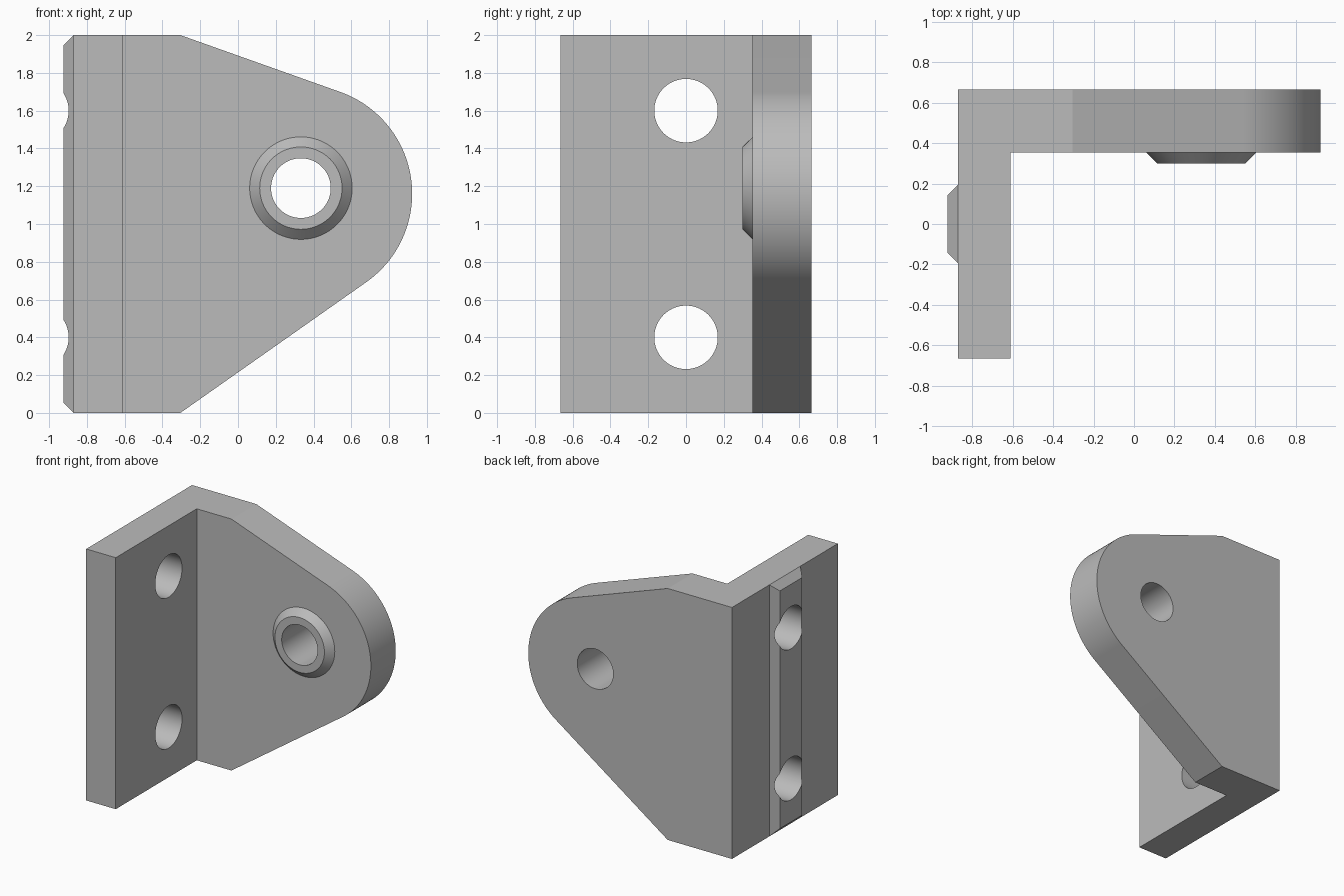
import bpy, bmesh, math
from mathutils import Vector, Matrix

old = bpy.data.objects.get("Cube")
if old:
    bpy.data.objects.remove(old, do_unlink=True)

grey = bpy.data.materials.new("plain_grey")
grey.use_nodes = True
colour = (0.5, 0.5, 0.5, 1)
grey.diffuse_color = colour
grey.node_tree.nodes["Principled BSDF"].inputs["Base Color"].default_value = colour


def finish(name, bm):
    bmesh.ops.recalc_face_normals(bm, faces=bm.faces)
    mesh = bpy.data.meshes.new(name)
    bm.to_mesh(mesh)
    bm.free()
    mesh.materials.append(grey)
    obj = bpy.data.objects.new(name, mesh)
    bpy.context.collection.objects.link(obj)
    return obj


def prism(name, points, depth):
    """Extrude a closed outline along a vector."""
    bm = bmesh.new()
    face = bm.faces.new([bm.verts.new(p) for p in points])
    new = bmesh.ops.extrude_face_region(bm, geom=[face])["geom"]
    bmesh.ops.translate(bm, vec=depth, verts=[v for v in new if isinstance(v, bmesh.types.BMVert)])
    return finish(name, bm)


def cone(name, start, end, r1, r2):
    """Round solid from start to end."""
    start, end = Vector(start), Vector(end)
    axis = end - start
    turn = axis.to_track_quat("Z", "Y").to_matrix().to_4x4()
    bm = bmesh.new()
    bmesh.ops.create_cone(bm, cap_ends=True, segments=96, radius1=r1, radius2=r2,
                          depth=axis.length,
                          matrix=Matrix.Translation((start + end) / 2) @ turn)
    return finish(name, bm)


def combine(target, tool, operation):
    mod = target.modifiers.new(operation.title(), "BOOLEAN")
    mod.operation, mod.solver, mod.object = operation, "EXACT", tool
    bpy.context.view_layer.objects.active = target
    bpy.ops.object.modifier_apply(modifier=mod.name)
    bpy.data.objects.remove(tool, do_unlink=True)


# Main dimensions
left, inner, nose_start = -0.87, -0.61, -0.305
front, back, plate_front = -0.665, 0.665, 0.353
height = 2.0
nose, nose_r = Vector((0.35, 1.16)), 0.572
hole_x, hole_z = 0.333, 1.19


def tangent_angle(z, side):
    """Angle on the nose arc touched by a line from the sloping corner."""
    d = Vector((nose_start, z)) - nose
    return math.atan2(d.y, d.x) - side * math.acos(nose_r / d.length)


# L-shaped mounting wall and corner
wall_outline = [(left, front, 0), (inner, front, 0), (inner, plate_front, 0),
                (nose_start, plate_front, 0), (nose_start, back, 0), (left, back, 0)]
bracket = prism("bracket", wall_outline, (0, 0, height))

# Tapered pivot plate with a rounded nose
low, high = tangent_angle(0, -1), tangent_angle(height, 1)
steps = 64
outline = [(nose_start, 0), (nose_start, height)]
for i in range(steps + 1):
    a = high + (low - high) * i / steps
    outline.append((nose.x + nose_r * math.cos(a), nose.y + nose_r * math.sin(a)))
plate = prism("pivot_plate", [(x, plate_front, z) for x, z in outline],
              (0, back - plate_front, 0))
combine(bracket, plate, "UNION")

# Bevelled boss around the pivot hole, sunk slightly into the plate
boss = cone("pivot_boss", (hole_x, plate_front + 0.02, hole_z), (hole_x, 0.299, hole_z),
            0.291, 0.218)
combine(bracket, boss, "UNION")

# Locating rail on the outer wall, bevelled on all four sides
rail_bm = bmesh.new()
rings = []
for x, half, inset in [(left + 0.02, 0.195, 0), (left, 0.195, 0), (-0.924, 0.14, 0.055)]:
    rings.append([rail_bm.verts.new((x, y, z)) for y, z in
                  [(-half, inset), (half, inset), (half, height - inset), (-half, height - inset)]])
for a, b in zip(rings, rings[1:]):
    for i in range(4):
        j = (i + 1) % 4
        rail_bm.faces.new((a[i], a[j], b[j], b[i]))
rail_bm.faces.new(rings[0])
rail_bm.faces.new(rings[-1])
combine(bracket, finish("locating_rail", rail_bm), "UNION")

# Bolt holes through the wall and pivot hole through the plate
for z in (0.4, 1.6):
    combine(bracket, cone("bolt_hole", (-1.1, 0, z), (-0.4, 0, z), 0.168, 0.168), "DIFFERENCE")
combine(bracket, cone("pivot_hole", (hole_x, 0.1, hole_z), (hole_x, 0.9, hole_z),
                      0.158, 0.158), "DIFFERENCE")

# Clean flat faces, smooth round ones
bm = bmesh.new()
bm.from_mesh(bracket.data)
bmesh.ops.remove_doubles(bm, verts=bm.verts, dist=0.0002)
bmesh.ops.dissolve_limit(bm, angle_limit=math.radians(0.3), verts=bm.verts, edges=bm.edges)
bm.to_mesh(bracket.data)
bm.free()
bpy.ops.object.select_all(action="DESELECT")
bracket.select_set(True)
bpy.context.view_layer.objects.active = bracket
bpy.ops.object.shade_smooth_by_angle(angle=math.radians(15))
